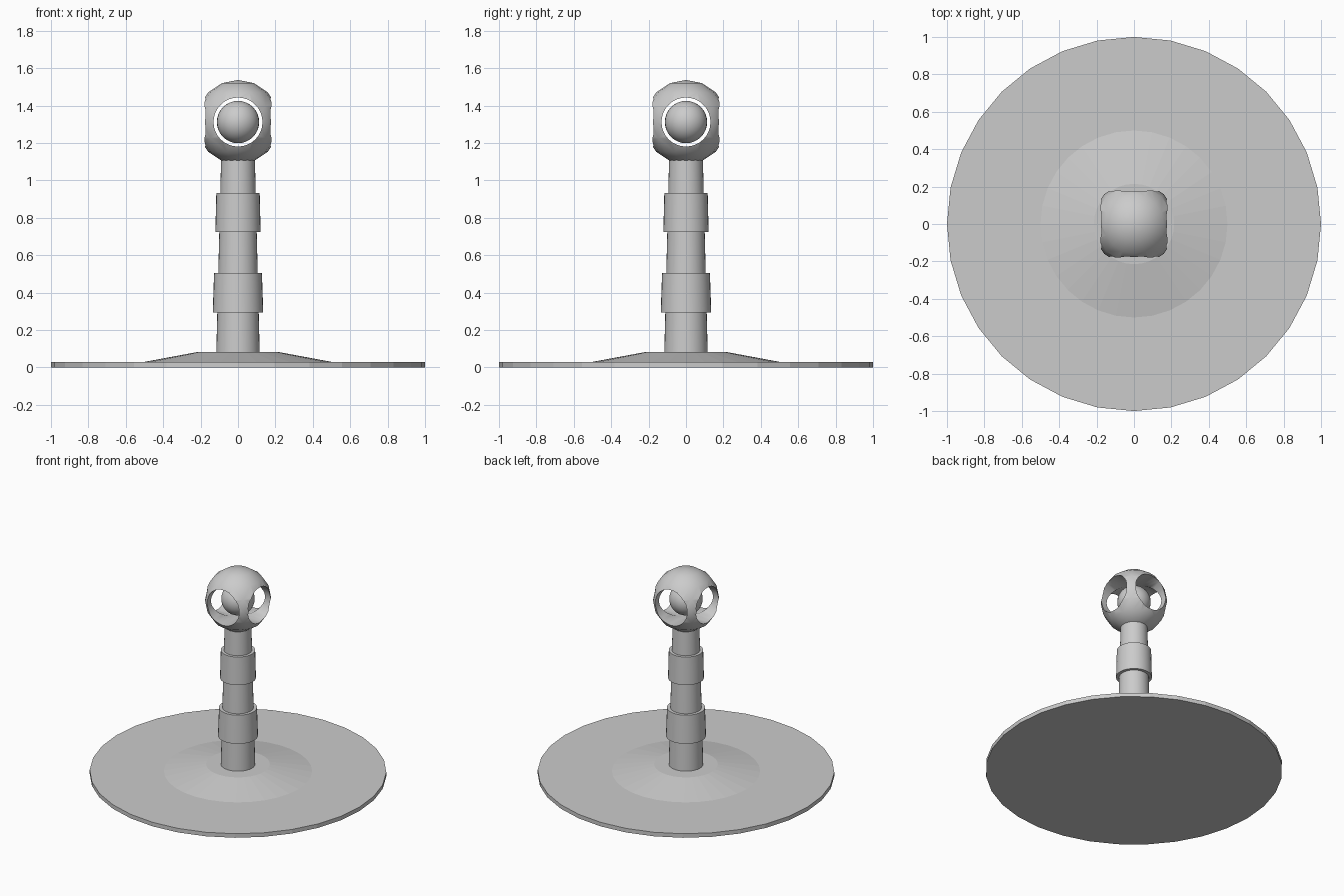
import bpy, math

if "Cube" in bpy.data.objects:
    bpy.data.objects.remove(bpy.data.objects["Cube"])

SIDES = 32
ANGLE = math.radians(40)


def smooth(obj):
    bpy.ops.object.select_all(action='DESELECT')
    obj.select_set(True)
    bpy.context.view_layer.objects.active = obj
    bpy.ops.object.shade_smooth_by_angle(angle=ANGLE)


def frustum(name, r_bottom, r_top, z0, z1):
    bpy.ops.mesh.primitive_cone_add(vertices=SIDES, radius1=r_bottom, radius2=r_top,
                                    depth=z1 - z0, location=(0, 0, (z0 + z1) / 2))
    obj = bpy.context.object
    obj.name = name
    return obj


def ball(name, radius, segments, rings):
    bpy.ops.mesh.primitive_uv_sphere_add(segments=segments, ring_count=rings,
                                         radius=radius, location=(0, 0, HEAD_Z))
    obj = bpy.context.object
    obj.name = name
    return obj


HEAD_Z = 1.312

# Base: flat disc with a shallow conical mound
frustum("base_disc", 1.0, 1.0, 0.0, 0.03)
frustum("base_mound", 0.5, 0.215, 0.03, 0.083)

# Tapered post and its two collars
for name, *dims in [("post", 0.116, 0.09, 0.083, 1.13),
                    ("lower_collar", 0.135, 0.128, 0.295, 0.505),
                    ("upper_collar", 0.121, 0.116, 0.725, 0.932)]:
    smooth(frustum(name, *dims))

# Pierced head: sphere with two crossing round holes
head = ball("pierced_head", 0.225, 16, 8)
for name, rot in [("hole_cutter_x", (0, math.pi / 2, 0)),
                  ("hole_cutter_y", (math.pi / 2, 0, 0))]:
    bpy.ops.mesh.primitive_cylinder_add(vertices=SIDES, radius=0.131, depth=1,
                                        location=(0, 0, HEAD_Z), rotation=rot)
    cutter = bpy.context.object
    cutter.name = name
    mod = head.modifiers.new(name, 'BOOLEAN')
    mod.operation = 'DIFFERENCE'
    mod.solver = 'EXACT'
    mod.object = cutter
    bpy.context.view_layer.objects.active = head
    bpy.ops.object.modifier_apply(modifier=mod.name)
    bpy.data.objects.remove(cutter)
smooth(head)

# Inner ball inside the head
smooth(ball("inner_ball", 0.113, 32, 16))
